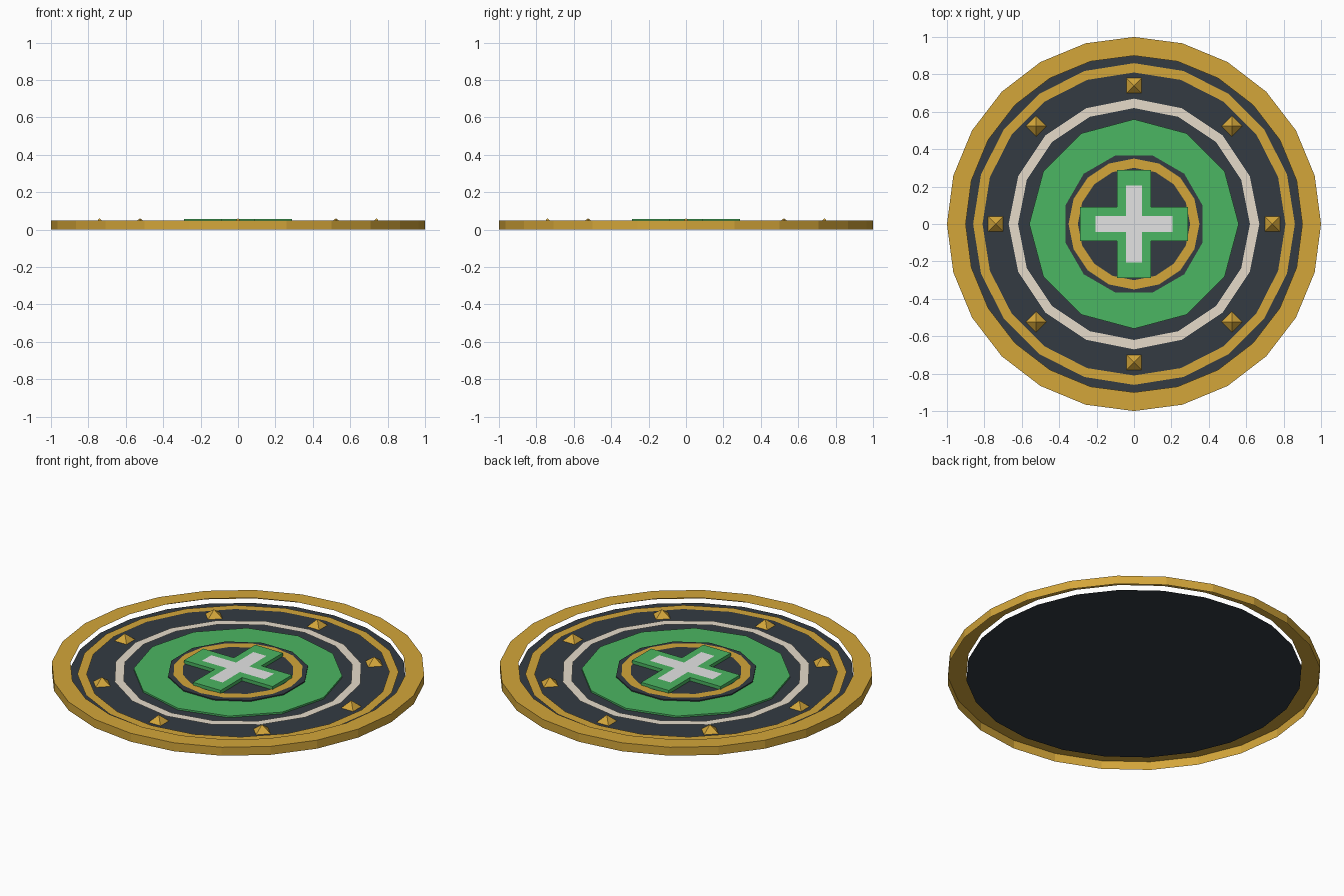
import bpy, bmesh
from math import cos, sin, pi

if "Cube" in bpy.data.objects:
    bpy.data.objects.remove(bpy.data.objects["Cube"], do_unlink=True)


def material(name, srgb):
    color = [(c / 255 / 12.92 if c < 11 else ((c / 255 + 0.055) / 1.055) ** 2.4) for c in srgb] + [1]
    m = bpy.data.materials.new(name)
    m.use_nodes = True
    m.diffuse_color = color
    m.node_tree.nodes["Principled BSDF"].inputs["Base Color"].default_value = color
    return m


gold = material("gold", (212, 166, 58))
slate = material("dark slate", (51, 59, 66))
green = material("green", (75, 182, 98))
cream = material("cream", (230, 219, 202))
white = material("white", (228, 228, 228))


def finish(name, bm, mat):
    mesh = bpy.data.meshes.new(name)
    bm.to_mesh(mesh)
    bm.free()
    mesh.materials.append(mat)
    obj = bpy.data.objects.new(name, mesh)
    bpy.context.collection.objects.link(obj)
    return obj


def loop(bm, radius, z, sides, turn=0):
    steps = [2 * pi * (i + turn) / sides for i in range(sides)]
    return [bm.verts.new((radius * cos(a), radius * sin(a), z)) for a in steps]


def lathe(name, profile, sides, mat, turn=0, cap=False):
    """Sweep (radius, z) points, listed from outside in, around z."""
    bm = bmesh.new()
    loops = [loop(bm, r, z, sides, turn) for r, z in profile]
    for a, b in zip(loops, loops[1:]):
        for i in range(sides):
            j = (i + 1) % sides
            bm.faces.new((a[i], a[j], b[j], b[i]))
    if cap:
        bm.faces.new(loops[-1])
    return finish(name, bm, mat)


def cross(name, length, width, bottom, top, mat):
    """Plus-shaped plate, extruded when bottom is below top."""
    bm = bmesh.new()
    points = []
    corner = [(length, -width), (length, width), (width, width)]
    for k in range(4):
        c, s = round(cos(k * pi / 2)), round(sin(k * pi / 2))
        points += [(x * c - y * s, x * s + y * c) for x, y in corner]
    upper = [bm.verts.new((x, y, top)) for x, y in points]
    bm.faces.new(upper)
    if bottom < top:
        lower = [bm.verts.new((x, y, bottom)) for x, y in points]
        for i in range(len(points)):
            j = (i + 1) % len(points)
            bm.faces.new((lower[i], lower[j], upper[j], upper[i]))
    return finish(name, bm, mat)


# Open rim shell and the recessed base plate
lathe("outer_rim", [(1, 0), (1, 0.05), (0.9, 0.05)], 24, gold)
lathe("base_plate", [(0.9, 0.02)], 24, slate, cap=True)

# Flat inlaid rings
lathe("gold_ring", [(0.86, 0.024), (0.81, 0.024)], 20, gold)
lathe("cream_ring", [(0.67, 0.026), (0.62, 0.026)], 16, cream)

# Stepped centre discs
lathe("green_disc", [(0.56, 0.02), (0.56, 0.03)], 12, green, cap=True)
lathe("centre_disc", [(0.38, 0.03), (0.38, 0.036)], 12, slate, turn=0.5, cap=True)
lathe("centre_ring", [(0.35, 0.039), (0.3, 0.039)], 16, gold)

# Raised cross with a white inlay
cross("green_cross", 0.29, 0.09, 0.036, 0.056, green)
cross("white_cross", 0.205, 0.043, 0.058, 0.058, white)

# Pyramid studs turned to face the centre
for k in range(8):
    angle = k * pi / 4
    bm = bmesh.new()
    base = loop(bm, 0.056, 0.02, 4, 0.5 + k / 2)
    tip = bm.verts.new((0, 0, 0.06))
    for i in range(4):
        bm.faces.new((base[i], base[(i + 1) % 4], tip))
    stud = finish(f"stud_{k + 1}", bm, gold)
    stud.location = (0.74 * cos(angle), 0.74 * sin(angle), 0)
